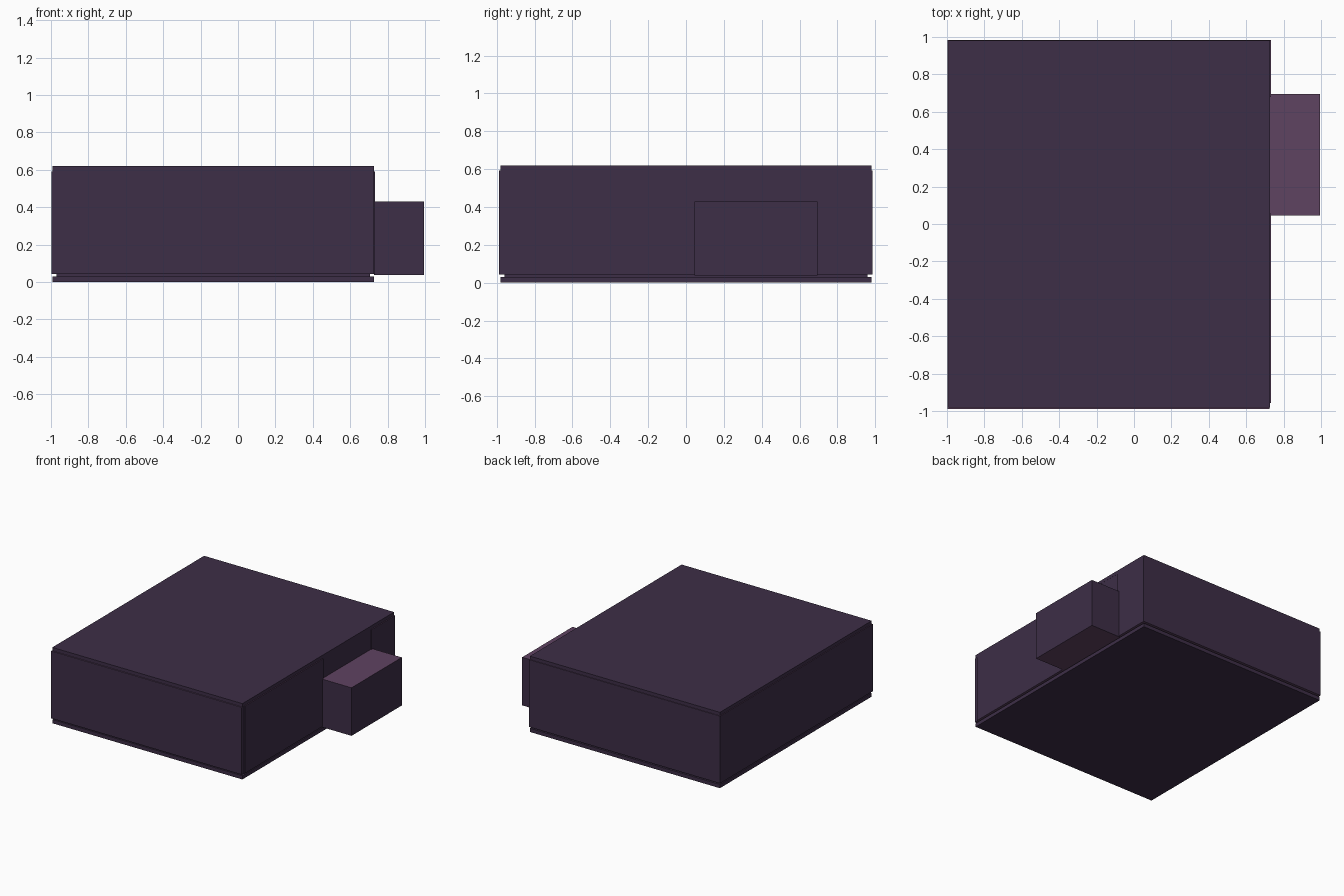
import bpy, bmesh

if "Cube" in bpy.data.objects:
    bpy.data.objects.remove(bpy.data.objects["Cube"])


def material(name, srgb):
    m = bpy.data.materials.new(name)
    lin = [((c / 255 + 0.055) / 1.055) ** 2.4 for c in srgb]
    m.diffuse_color = (*lin, 1)
    m.use_nodes = True
    m.node_tree.nodes["Principled BSDF"].inputs["Base Color"].default_value = m.diffuse_color
    return m


DARK = material("dark plum", (61, 46, 71))
MAUVE = material("mauve", (95, 67, 97))


def box(name, x, y, z, mauve_caps=False):
    """Box from ranges; optionally mauve on its horizontal faces."""
    bm = bmesh.new()
    bmesh.ops.create_cube(bm, size=1)
    for v in bm.verts:
        v.co = [r[0] if c < 0 else r[1] for c, r in zip(v.co, (x, y, z))]
    bm.normal_update()
    for f in bm.faces:
        f.material_index = 1 if mauve_caps and abs(f.normal.z) > 0.5 else 0
    me = bpy.data.meshes.new(name)
    bm.to_mesh(me)
    bm.free()
    me.materials.append(DARK)
    me.materials.append(MAUVE)
    ob = bpy.data.objects.new(name, me)
    bpy.context.collection.objects.link(ob)
    return ob


WALL_Z = (0.042, 0.592)

# Floor and roof slabs, with a recessed plinth closing the gap under the walls
box("floor_slab", (-0.993, 0.726), (-0.98, 0.98), (0.0, 0.03))
box("plinth", (-0.97, 0.705), (-0.96, 0.96), (0.03, 0.042))
box("roof_slab", (-0.993, 0.726), (-0.98, 0.98), (0.592, 0.62))

# Outer walls
box("front_wall", (-0.998, 0.725), (-0.988, -0.957), WALL_Z, True)
box("back_wall", (-0.998, 0.725), (0.957, 0.985), WALL_Z, True)
box("left_wall", (-0.998, -0.967), (-0.957, 0.957), WALL_Z, True)

# Right wall in two lengths, with a panel filling the bay between them
box("right_wall_front", (0.70, 0.732), (-0.957, 0.057), WALL_Z, True)
box("right_wall_back", (0.70, 0.732), (0.68, 0.985), WALL_Z, True)
box("bay_panel", (0.70, 0.725), (0.057, 0.68), WALL_Z, True)

# Projecting block on the right side
box("side_block", (0.726, 0.995), (0.045, 0.695), (0.037, 0.43), True)
